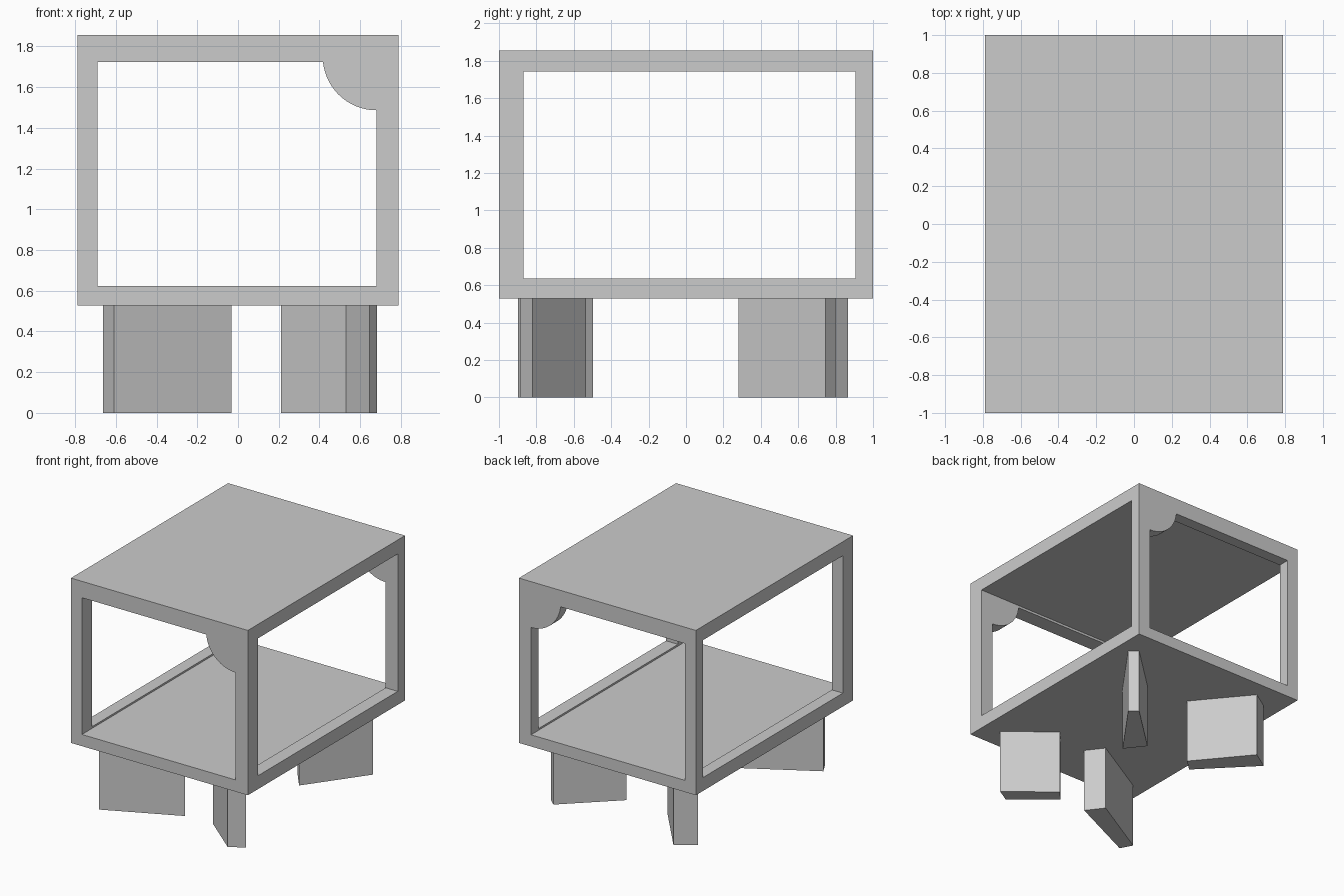
import bpy, bmesh
from math import cos, sin, pi
from mathutils import Matrix, Vector

if "Cube" in bpy.data.objects:
    bpy.data.objects.remove(bpy.data.objects["Cube"])


def prism(name, points, axis, lo, hi):
    """Extrude a flat outline along an axis from lo to hi."""
    place = {
        'x': lambda a, b, h: (h, a, b),
        'y': lambda a, b, h: (a, h, b),
        'z': lambda a, b, h: (a, b, h),
    }[axis]
    bm = bmesh.new()
    low = [bm.verts.new(place(a, b, lo)) for a, b in points]
    high = [bm.verts.new(place(a, b, hi)) for a, b in points]
    bm.faces.new(low)
    bm.faces.new(high)
    n = len(points)
    for i in range(n):
        j = (i + 1) % n
        bm.faces.new((low[i], low[j], high[j], high[i]))
    bmesh.ops.recalc_face_normals(bm, faces=bm.faces)
    mesh = bpy.data.meshes.new(name)
    bm.to_mesh(mesh)
    bm.free()
    obj = bpy.data.objects.new(name, mesh)
    bpy.context.collection.objects.link(obj)
    return obj


def rect(a0, a1, b0, b1):
    return [(a0, b0), (a1, b0), (a1, b1), (a0, b1)]


def cut(target, cutter):
    cutter.hide_render = True
    cutter.hide_set(True)
    mod = target.modifiers.new(cutter.name, 'BOOLEAN')
    mod.operation = 'DIFFERENCE'
    mod.solver = 'EXACT'
    mod.object = cutter
    bpy.context.view_layer.objects.active = target
    bpy.ops.object.modifier_apply(modifier=mod.name)
    bpy.data.objects.remove(cutter)


BASE, TOP = 0.528, 1.855

# Box frame
frame = prism("box_frame", rect(-0.788, 0.788, -1, 1), 'z', BASE, TOP)

# Front-to-back opening, leaving a rounded gusset in the top right corner
cx, cz, r, top = 0.68, 1.75, 0.264, 1.723
arc = [(cx + r * cos(t), cz + r * sin(t))
       for t in (1.5 * pi - (0.5 * pi - 0.1025) * i / 24 for i in range(25))]
opening = [(-0.69, 0.622), (cx, 0.622)] + arc + [(-0.69, top)]
cut(frame, prism("front_opening_cutter", opening, 'y', -1.2, 1.2))

# Side-to-side opening
cut(frame, prism("side_opening_cutter", rect(-0.87, 0.907, 0.636, 1.742), 'x', -1, 1))

# Four tapered legs set diagonally under the box
legs = {
    "front_right_leg": [(0.645, -0.82), (0.29, -0.535), (0.21, -0.62), (0.53, -0.888)],
    "back_right_leg": [(0.683, 0.745), (0.62, 0.80), (0.228, 0.432), (0.348, 0.28)],
    "back_left_leg": [(-0.15, 0.45), (-0.495, 0.867), (-0.645, 0.77), (-0.245, 0.362)],
    "front_left_leg": [(-0.033, -0.63), (-0.135, -0.497), (-0.663, -0.80), (-0.61, -0.898)],
}
for name, outline in legs.items():
    prism(name, outline, 'z', 0, BASE)
